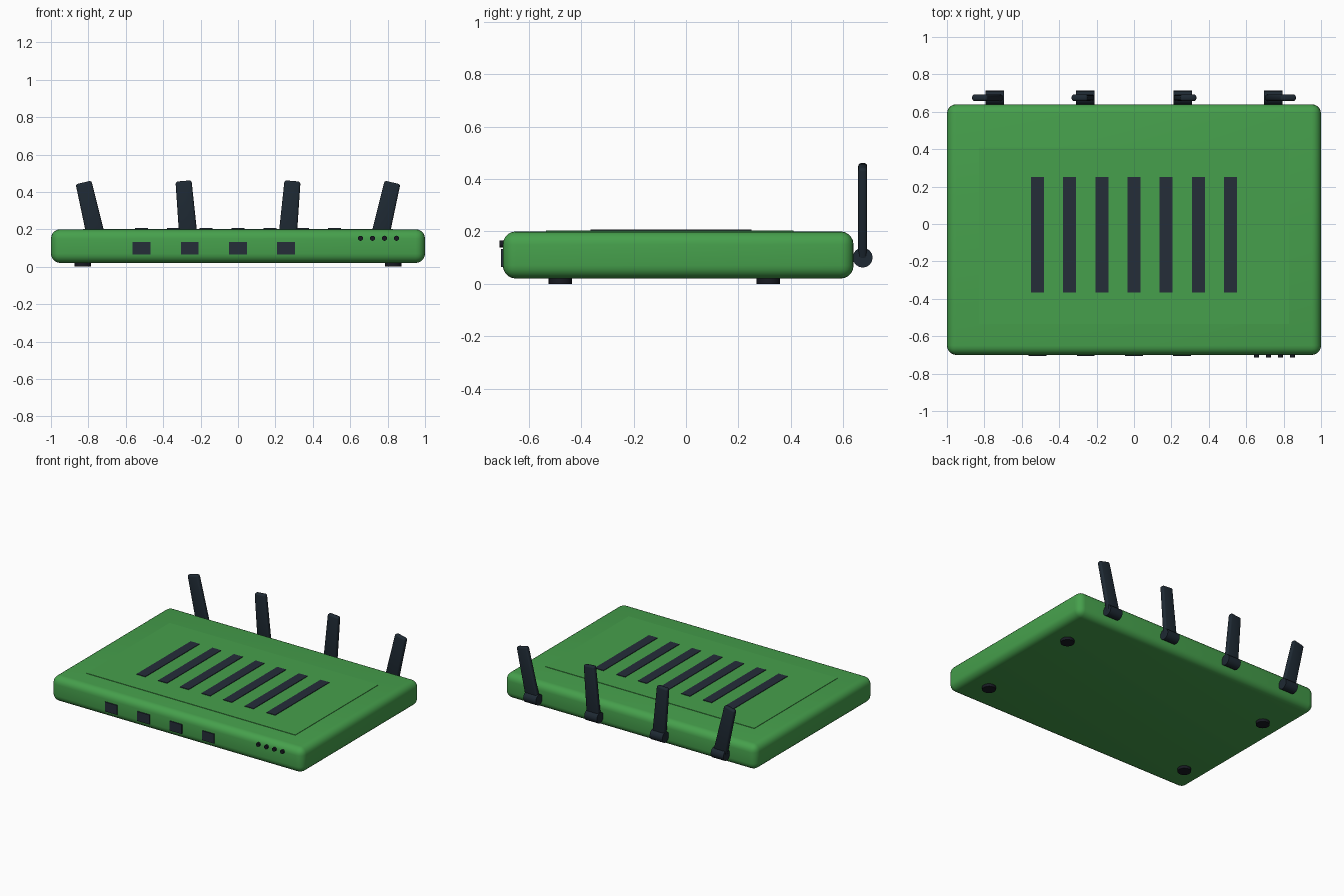
import bpy, bmesh, math
from mathutils import Matrix, Vector

if "Cube" in bpy.data.objects:
    bpy.data.objects.remove(bpy.data.objects["Cube"])


def material(name, srgb):
    m = bpy.data.materials.new(name)
    m.diffuse_color = [((c / 255 + 0.055) / 1.055) ** 2.4 for c in srgb] + [1]
    m.use_nodes = True
    m.node_tree.nodes["Principled BSDF"].inputs["Base Color"].default_value = m.diffuse_color
    return m


GREEN = material("green plastic", (70, 160, 76))
SLATE = material("dark slate", (37, 45, 57))
ANTENNA = material("antenna black", (30, 41, 51))
RUBBER = material("rubber black", (24, 26, 34))


def finish(name, bm, mat, matrix=Matrix(), smooth=False):
    mesh = bpy.data.meshes.new(name)
    bm.transform(matrix)
    bm.to_mesh(mesh)
    bm.free()
    mesh.materials.append(mat)
    obj = bpy.data.objects.new(name, mesh)
    bpy.context.collection.objects.link(obj)
    if smooth:
        bpy.ops.object.select_all(action='DESELECT')
        obj.select_set(True)
        bpy.context.view_layer.objects.active = obj
        bpy.ops.object.shade_smooth_by_angle(angle=math.radians(35))
    return obj


def box(name, lo, hi, mat, bevel=0, segments=4, taper=1, matrix=Matrix()):
    lo, hi = Vector(lo), Vector(hi)
    bm = bmesh.new()
    bmesh.ops.create_cube(bm, size=1)
    for v in bm.verts:
        if v.co.z > 0:
            v.co.x *= taper
        v.co = (lo + hi) / 2 + v.co * (hi - lo)
    if bevel:
        bmesh.ops.bevel(bm, geom=bm.edges[:], offset=bevel, segments=segments,
                        profile=0.5, affect='EDGES')
    return finish(name, bm, mat, matrix, smooth=bevel > 0)


def cylinder(name, centre, radius, depth, axis, mat, sides=16):
    bm = bmesh.new()
    bmesh.ops.create_cone(bm, cap_ends=True, segments=sides, radius1=radius,
                          radius2=radius, depth=depth)
    turn = {'X': Matrix.Rotation(math.pi / 2, 4, 'Y'),
            'Y': Matrix.Rotation(math.pi / 2, 4, 'X'), 'Z': Matrix()}[axis]
    return finish(name, bm, mat, Matrix.Translation(centre) @ turn, smooth=True)


# Rounded case and the shallow raised lid panel
box("case", (-1, -0.70, 0.02), (1, 0.64, 0.20), GREEN, bevel=0.05, segments=5)
box("lid_panel", (-0.83, -0.535, 0.195), (0.83, 0.41, 0.203), GREEN)

# Seven ventilation slots
for i in range(7):
    x = (i - 3) * 0.172
    box(f"vent_slot_{i + 1}", (x - 0.035, -0.365, 0.199), (x + 0.035, 0.25, 0.207), SLATE)

# Front ports
for i in range(4):
    x = -0.515 + i * 0.257
    box(f"front_port_{i + 1}", (x - 0.048, -0.707, 0.065), (x + 0.048, -0.698, 0.133), SLATE)

# Indicator lights
for i in range(4):
    cylinder(f"indicator_{i + 1}", (0.655 + i * 0.064, -0.703, 0.152), 0.014, 0.02, 'Y', RUBBER, 12)

# Feet
for x in (-0.83, 0.83):
    for y in (-0.48, 0.315):
        cylinder("foot", (x, y, 0.015), 0.045, 0.03, 'Z', RUBBER, 20)

# Four antennas, leaning outward from hinge barrels on the back
for x, lean in ((-0.745, -13), (-0.26, -5), (0.26, 5), (0.745, 13)):
    cylinder("antenna_hinge", (x, 0.675, 0.10), 0.038, 0.10, 'X', ANTENNA, 16)
    place = Matrix.Translation((x, 0.675, 0.10)) @ Matrix.Rotation(math.radians(lean), 4, 'Y')
    box("antenna_blade", (-0.05, -0.017, 0), (0.05, 0.017, 0.36), ANTENNA,
        bevel=0.012, segments=3, taper=0.86, matrix=place)
